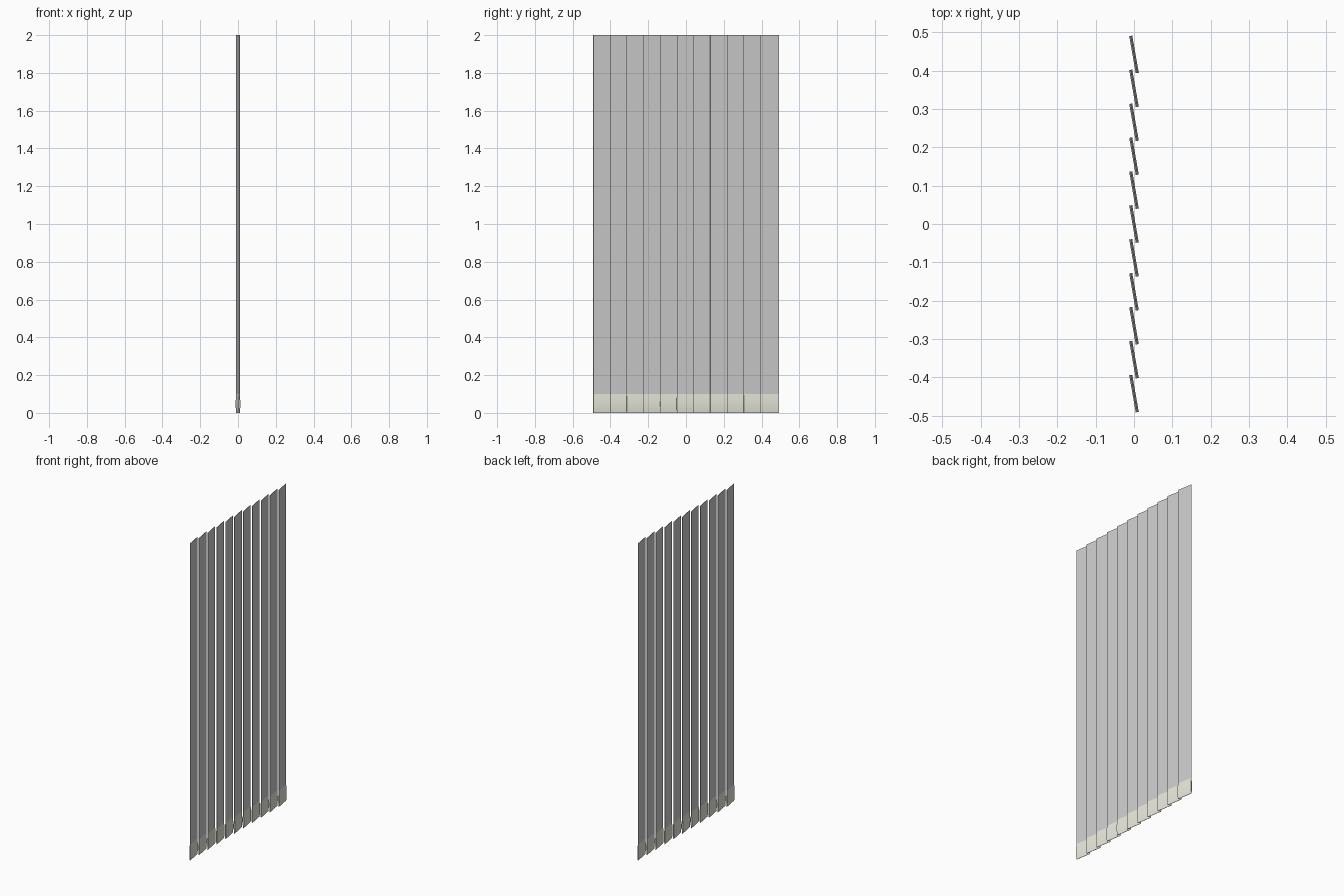
import bpy, bmesh, math

if "Cube" in bpy.data.objects:
    bpy.data.objects.remove(bpy.data.objects["Cube"])

COUNT, PITCH, WIDTH = 11, 0.0885, 0.0985
TILT = math.radians(10)

pocket_mat = bpy.data.materials.new("pale_hem")
pocket_mat.diffuse_color = (0.80, 0.79, 0.70, 1)
pocket_mat.use_nodes = True
pocket_mat.node_tree.nodes["Principled BSDF"].inputs["Base Color"].default_value = pocket_mat.diffuse_color
slat_mat = bpy.data.materials.new("grey_fabric")
slat_mat.diffuse_color = (0.55, 0.55, 0.55, 1)
slat_mat.use_nodes = True
slat_mat.node_tree.nodes["Principled BSDF"].inputs["Base Color"].default_value = slat_mat.diffuse_color


def extruded(name, profile, y, mat):
    """Sweep an (x, z) outline across the slat width, tilted about z."""
    bm = bmesh.new()
    ends = [[bm.verts.new((x, s * WIDTH / 2, z)) for x, z in profile] for s in (-1, 1)]
    n = len(profile)
    for i in range(n):
        j = (i + 1) % n
        bm.faces.new((ends[0][i], ends[0][j], ends[1][j], ends[1][i]))
    for end in ends:
        bm.faces.new(end)
    bmesh.ops.recalc_face_normals(bm, faces=bm.faces)
    me = bpy.data.meshes.new(name)
    bm.to_mesh(me)
    bm.free()
    me.materials.append(mat)
    ob = bpy.data.objects.new(name, me)
    ob.location.y = y
    ob.rotation_euler.z = TILT
    bpy.context.collection.objects.link(ob)
    return ob


# thin fabric strip and the bulging weighted hem below it
T = 0.001
slat = [(-T, 0.1), (T, 0.1), (T, 2), (-T, 2)]
half = [(T, 0.1), (0.0026, 0.08), (0.004, 0.06), (0.004, 0.035), (0.0028, 0.015), (T, 0)]
hem = half + [(-x, z) for x, z in reversed(half)]

for k in range(COUNT):
    y = (k - (COUNT - 1) / 2) * PITCH
    extruded(f"blind_slat_{k + 1}", slat, y, slat_mat)
    ob = extruded(f"weighted_hem_{k + 1}", hem, y, pocket_mat)
    bpy.context.view_layer.objects.active = ob
    ob.select_set(True)
    bpy.ops.object.shade_smooth_by_angle(angle=math.radians(30))
    ob.select_set(False)
